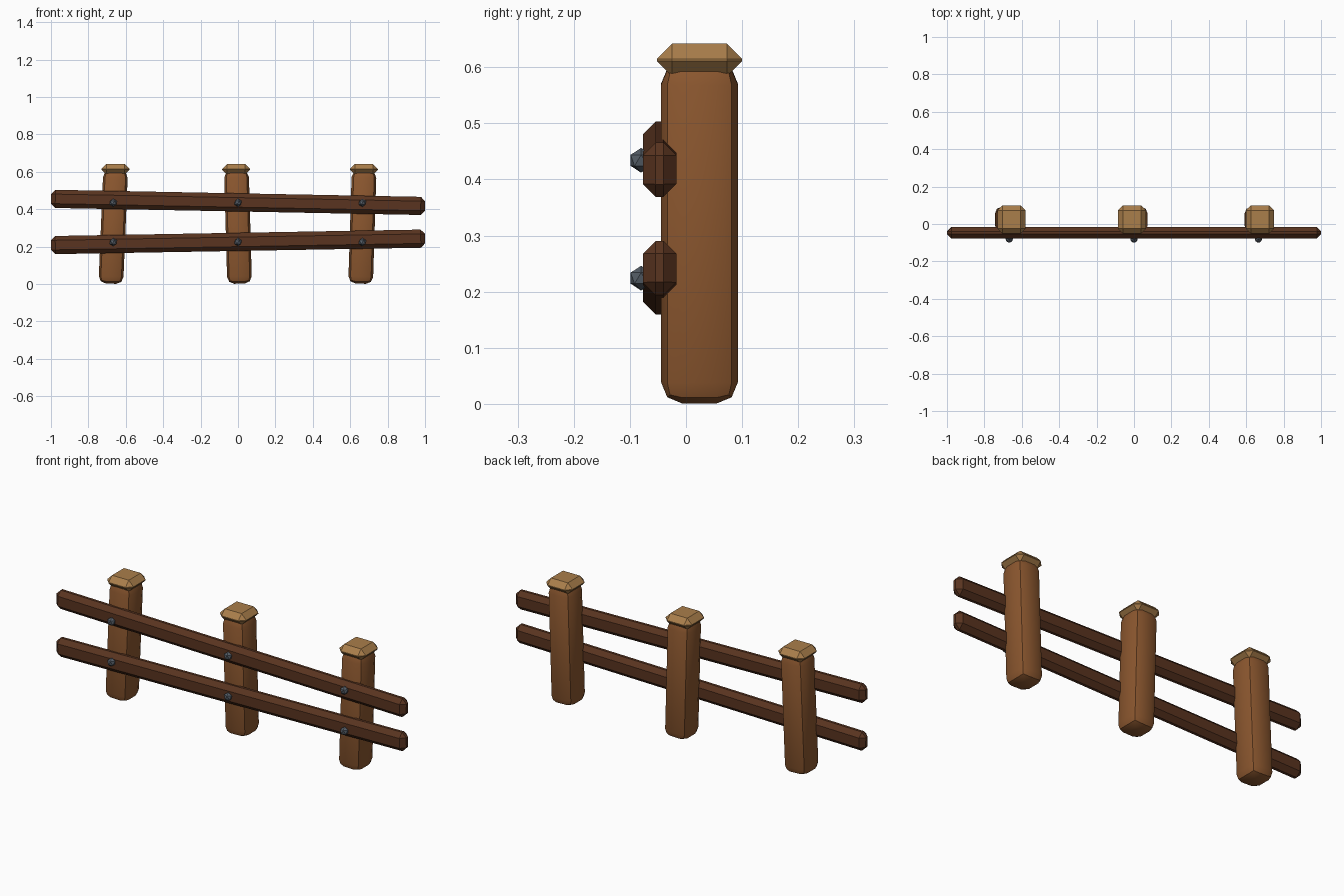
import bpy, bmesh
from math import radians
from mathutils import Matrix

if "Cube" in bpy.data.objects:
    bpy.data.objects.remove(bpy.data.objects["Cube"])


def material(name, rgb):
    m = bpy.data.materials.new(name)
    m.diffuse_color = (*rgb, 1)
    m.use_nodes = True
    m.node_tree.nodes["Principled BSDF"].inputs["Base Color"].default_value = m.diffuse_color
    return m


POST = material("post_wood", (0.26, 0.095, 0.028))
RAIL = material("rail_wood", (0.10, 0.034, 0.014))
CAP = material("cap_wood", (0.40, 0.21, 0.07))
IRON = material("iron", (0.09, 0.11, 0.135))


def add_object(name, bm, mat, loc, lean=0.0, smooth=True):
    mesh = bpy.data.meshes.new(name)
    bm.to_mesh(mesh)
    bm.free()
    mesh.materials.append(mat)
    if smooth:
        mesh.shade_smooth()
        mesh.set_sharp_from_angle(angle=radians(30))
    ob = bpy.data.objects.new(name, mesh)
    ob.location = loc
    ob.rotation_euler = (0, radians(lean), 0)
    bpy.context.collection.objects.link(ob)


def bevelled_box(name, mat, size, loc, bevel, segments=1, lean=0.0):
    bm = bmesh.new()
    bmesh.ops.create_cube(bm, size=1, matrix=Matrix.Diagonal((*size, 1)))
    bmesh.ops.bevel(bm, geom=bm.edges[:], offset=bevel, offset_type='OFFSET',
                    segments=segments, profile=0.5, affect='EDGES',
                    clamp_overlap=True)
    add_object(name, bm, mat, loc, lean)


# leaning posts with faceted caps
for side, x, lean, cap_x in (("left", -0.667, 2.4, -0.655),
                             ("middle", 0.0, -1.6, -0.010),
                             ("right", 0.665, 1.8, 0.673)):
    bevelled_box(side + "_post", POST, (0.132, 0.137, 0.606),
                 (x, 0.024, 0.3045), 0.038, 2, lean)
    bevelled_box(side + "_cap", CAP, (0.150, 0.152, 0.058),
                 (cap_x, 0.024, 0.613), 0.027)

# two slightly tilted rails with bolts at every post
for level, z, lean, bolt_z in (("upper", 0.436, 1.1, 0.434),
                               ("lower", 0.225, -1.0, 0.224)):
    bevelled_box(level + "_rail", RAIL, (2.0, 0.060, 0.097),
                 (0, -0.047, z), 0.023, 1, lean)
    for side, x in (("left", -0.667), ("middle", 0.0), ("right", 0.665)):
        bm = bmesh.new()
        bmesh.ops.create_icosphere(bm, subdivisions=1, radius=0.022)
        add_object(f"{level}_{side}_bolt", bm, IRON, (x, -0.080, bolt_z),
                   smooth=False)
